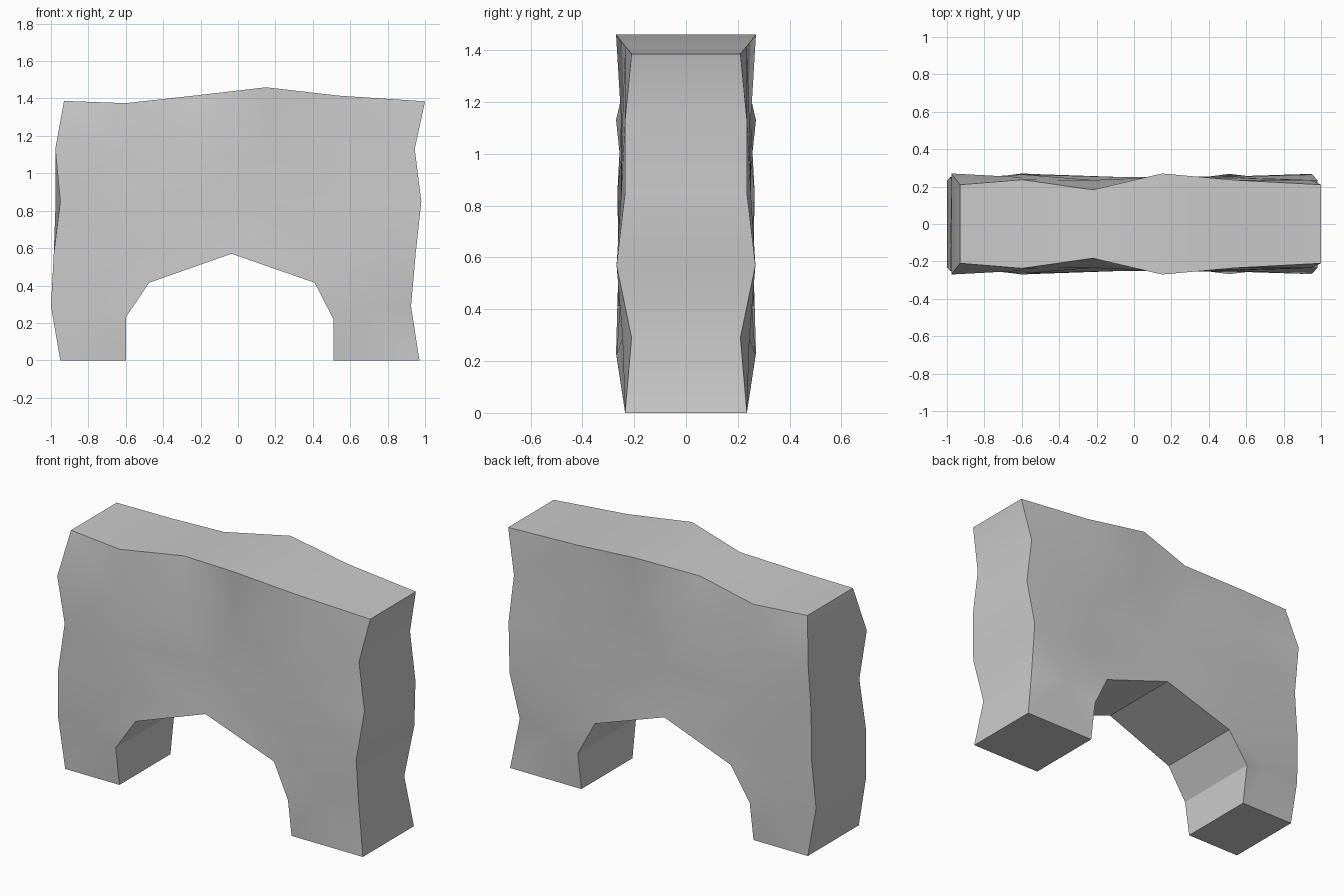
import bpy, bmesh, math
from mathutils import Vector
from mathutils.geometry import delaunay_2d_cdt

if "Cube" in bpy.data.objects:
    bpy.data.objects.remove(bpy.data.objects["Cube"])

# Outline of the arch block: x, z, half depth
outline = [
    (-0.95, 0, .235), (-1.0, .29, .23), (-0.985, .57, .25), (-0.96, .85, .24),
    (-0.977, 1.13, .27), (-0.93, 1.387, .21),
    (-0.6, 1.375, .237), (-0.22, 1.417, .183), (.15, 1.46, .27), (.54, 1.415, .235),
    (1.0, 1.385, .21), (.945, 1.13, .235), (.98, .85, .235), (.95, .57, .268),
    (.925, .29, .21), (.97, 0, .235),
    (.51, 0, .235), (.51, .22, .268), (.41, .415, .255), (-0.035, .57, .25),
    (-0.475, .415, .265), (-0.6, .23, .27), (-0.6, 0, .235)]
# Gentle dents and bulges inside the front and back faces
inner = [(-0.6, 1.13, .25), (-0.22, 1.13, .235), (.15, 1.13, .25), (.54, 1.13, .245),
         (-0.6, .85, .265), (-0.035, .85, .225), (.54, .85, .25),
         (-0.6, .57, .26), (.54, .57, .255), (-0.75, .29, .25), (.7, .29, .245)]

n = len(outline)
points = outline + inner
rim = [(i, (i + 1) % n) for i in range(n)]
result = delaunay_2d_cdt([Vector(p[:2]) for p in points], rim, [], 1, 1e-5)
verts2d, tris, origin = result[0], result[2], result[3]
old = [o[0] for o in origin]
new = {o: i for i, o in enumerate(old)}

bm = bmesh.new()
front = [bm.verts.new((v.x, -points[o][2], v.y)) for v, o in zip(verts2d, old)]
back = [bm.verts.new((v.x, points[o][2], v.y)) for v, o in zip(verts2d, old)]
# Back left edge runs straighter than the front one
front[new[3]].co.x, back[new[3]].co.x = -0.95, -0.975

# Front and back faces
for t in tris:
    bm.faces.new([front[i] for i in t])
    bm.faces.new([back[i] for i in reversed(t)])
# Sides, top, feet and arch underside
for a, b in rim:
    a, b = new[a], new[b]
    bm.faces.new((front[a], front[b], back[b], back[a]))
bmesh.ops.recalc_face_normals(bm, faces=bm.faces)

mesh = bpy.data.meshes.new("stone_arch")
bm.to_mesh(mesh)
bm.free()
arch = bpy.data.objects.new("stone_arch", mesh)
bpy.context.collection.objects.link(arch)
bpy.context.view_layer.objects.active = arch
arch.select_set(True)
bpy.ops.object.shade_smooth_by_angle(angle=math.radians(23))
